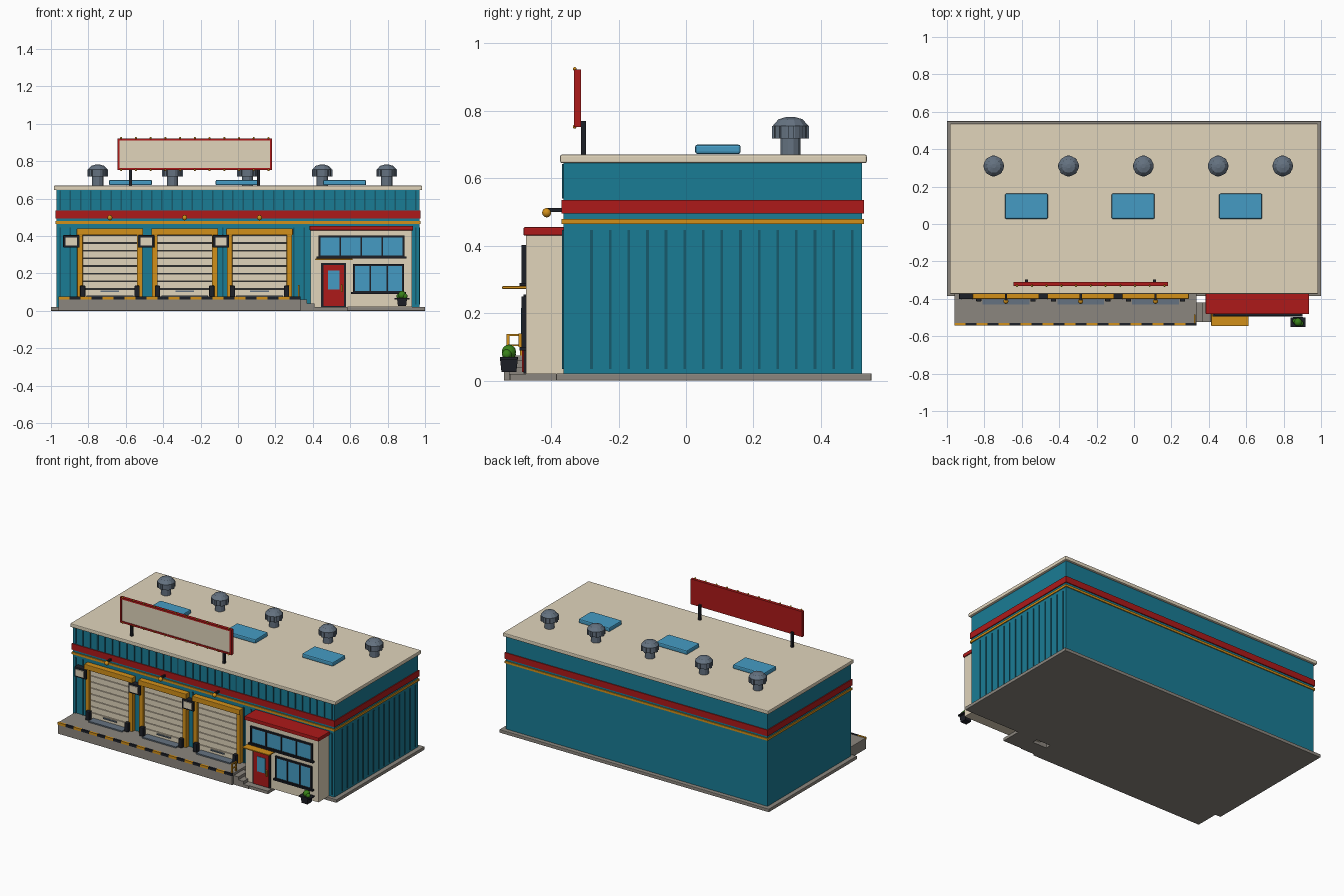
import bpy, math

if "Cube" in bpy.data.objects:
    bpy.data.objects.remove(bpy.data.objects["Cube"])

def mat(name, r, g, b):
    m = bpy.data.materials.new(name)
    m.diffuse_color = (r, g, b, 1)
    m.use_nodes = True
    m.node_tree.nodes["Principled BSDF"].inputs["Base Color"].default_value = m.diffuse_color
    return m

TEAL = mat("teal", 0.01, 0.20, 0.30)
DTEAL = mat("dark_teal", 0.008, 0.10, 0.15)
RED = mat("red", 0.42, 0.01, 0.01)
YEL = mat("yellow", 0.65, 0.28, 0.01)
CREAM = mat("cream", 0.75, 0.66, 0.50)
BLACK = mat("black", 0.012, 0.014, 0.02)
CONC = mat("concrete", 0.26, 0.24, 0.21)
GLASS = mat("glass", 0.06, 0.33, 0.55)
STEEL = mat("steel", 0.13, 0.17, 0.22)
GREEN = mat("green", 0.04, 0.22, 0.01)

def mesh(name, v, f, m):
    me = bpy.data.meshes.new(name)
    me.from_pydata(v, [], f)
    me.materials.append(m)
    o = bpy.data.objects.new(name, me)
    bpy.context.collection.objects.link(o)
    return o

def boxes(name, lst, m, bevel=0):
    """One object from many boxes given as (x0, x1, y0, y1, z0, z1)."""
    v, f = [], []
    for x0, x1, y0, y1, z0, z1 in lst:
        n = len(v)
        v += [(x, y, z) for z in (z0, z1) for x, y in ((x0, y0), (x1, y0), (x1, y1), (x0, y1))]
        f += [tuple(n + i for i in q) for q in ((3, 2, 1, 0), (4, 5, 6, 7), (0, 1, 5, 4),
                                                (1, 2, 6, 5), (2, 3, 7, 6), (3, 0, 4, 7))]
    o = mesh(name, v, f, m)
    if bevel:
        b = o.modifiers.new("bevel", 'BEVEL')
        b.width, b.segments = bevel, 2
    return o

def box(name, x0, x1, y0, y1, z0, z1, m, bevel=0):
    return boxes(name, [(x0, x1, y0, y1, z0, z1)], m, bevel)

def lathe(name, cx, cy, prof, n, m):
    """Closed faceted solid turned about a vertical axis."""
    v, k = [], len(prof)
    for r, z in prof:
        v += [(cx + r * math.cos(2 * math.pi * (i + .5) / n),
               cy + r * math.sin(2 * math.pi * (i + .5) / n), z) for i in range(n)]
    f = [(j * n + i, j * n + (i + 1) % n, (j + 1) * n + (i + 1) % n, (j + 1) * n + i)
         for j in range(k - 1) for i in range(n)]
    f += [tuple(range(n))[::-1], tuple((k - 1) * n + i for i in range(n))]
    return mesh(name, v, f, m)

def ball(name, x, y, z, r, m, n=12):
    prof = [(max(r * math.sin(math.pi * i / 8), r * .02), z - r * math.cos(math.pi * i / 8)) for i in range(9)]
    o = lathe(name, x, y, prof, n, m)
    for p in o.data.polygons:
        p.use_smooth = True
    return o

def frame(name, x0, x1, z0, z1, y0, y1, t, m, bars=()):
    """Rectangular frame facing -y, with optional upright bars."""
    lst = [(x0, x1, y0, y1, z0, z0 + t), (x0, x1, y0, y1, z1 - t, z1),
           (x0, x0 + t, y0, y1, z0 + t, z1 - t), (x1 - t, x1, y0, y1, z0 + t, z1 - t)]
    lst += [(b - .004, b + .004, y0, y1, z0 + t, z1 - t) for b in bars]
    return boxes(name, lst, m)

# Main hall: slab, walls, roof and bands
box("foundation_slab", -1, 1, -.385, .55, 0, .022, CONC, .003)
box("hall_walls", -.97, .97, -.363, .522, .02, .65, TEAL)
box("roof_slab", -.985, .985, -.373, .536, .645, .67, CREAM, .005)
box("red_band", -.976, .976, -.369, .528, .495, .536, RED)
box("yellow_band", -.976, .976, -.369, .528, .465, .48, YEL)

# Wall ribs on the right side and the front
boxes("side_ribs", [(.969, .974, -.28 + .0552 * i - .004, -.28 + .0552 * i + .004, .035, .447)
                    for i in range(15)], DTEAL)
xs = [-.95 + .0543 * i for i in range(36)]
boxes("front_upper_ribs", [(x - .004, x + .004, -.368, -.362, .54, .643) for x in xs], DTEAL)
DOORS = (-.685, -.285, .115)
boxes("front_lower_ribs", [(x - .004, x + .004, -.368, -.362, .035, .447) for x in xs
                           if all(abs(x - d) > .18 for d in DOORS) and not .38 < x < .935], DTEAL)

# Loading dock with hazard edge
box("loading_dock", -.96, .335, -.54, -.36, 0, .075, CONC, .003)
step = 1.295 / 22
for name, k, m in (("hazard_yellow", 0, YEL), ("hazard_black", 1, BLACK)):
    boxes(name, [(-.96 + step * i, -.96 + step * (i + 1), -.543, -.53, .062, .078)
                 for i in range(k, 22, 2)], m)

# Roller doors with fittings
for d in DOORS:
    box("door_backing", d - .155, d + .155, -.367, -.36, .075, .41, BLACK)
    boxes("door_slats", [(d - .15, d + .15, -.377, -.364, .078 + .041 * i, .078 + .041 * i + .037)
                         for i in range(8)], CREAM)
    boxes("door_frame", [(d - .175, d - .145, -.392, -.36, .075, .41),
                         (d + .145, d + .175, -.392, -.36, .075, .41),
                         (d - .178, d + .178, -.4, -.36, .405, .44)], YEL, .003)
    box("door_handle", d - .05, d + .05, -.384, -.375, .1, .108, STEEL)
    boxes("dock_bumpers", [(d + s - .014, d + s + .014, -.415, -.385, .076, .135)
                           for s in (-.145, .185 - .04)], BLACK, .004)
    box("dock_plate", d - .125, d + .125, -.43, -.375, .075, .083, STEEL)
    # Bay marker board
    box("marker_board", d - .25, d - .162, -.402, -.362, .338, .405, BLACK, .004)
    box("marker_face", d - .236, d - .176, -.407, -.4, .35, .393, CREAM)
    # Lamp above the door
    box("lamp_arm", d - .006, d + .006, -.41, -.365, .5, .512, BLACK)
    ball("lamp_bulb", d, -.413, .498, .014, YEL)

# Steps and handrail at the dock end
boxes("dock_steps", [(.33, .37 + .038 * i, -.525, -.42, 0, .06 - .02 * i) for i in range(3)], CONC)
boxes("handrail", [(.322, .33, -.532, -.524, .075, .139), (.322, .33, -.492, -.484, .075, .139),
                   (.322, .33, -.532, -.484, .132, .139), (.322, .33, -.532, -.484, .103, .108)], YEL)

# Office front
box("office_walls", .387, .93, -.475, -.36, .02, .435, CREAM)
box("office_roof", .383, .936, -.482, -.36, .43, .455, RED, .004)
box("upper_glass", .435, .885, -.482, -.47, .29, .4, GLASS)
frame("upper_window_frame", .43, .89, .285, .402, -.488, -.47, .01, BLACK,
      [.435 + .1125 * i for i in (1, 2, 3)])
box("upper_sill", .42, .9, -.494, -.47, .28, .29, BLACK)
box("lower_glass", .62, .882, -.482, -.47, .1, .245, GLASS)
frame("lower_window_frame", .615, .887, .095, .25, -.488, -.47, .01, BLACK, [.706, .797])
box("lower_sill", .605, .897, -.494, -.47, .09, .1, BLACK)
frame("office_door_frame", .445, .578, .022, .255, -.482, -.47, .012, BLACK)
box("office_door", .456, .567, -.486, -.47, .025, .245, RED)
box("office_door_glass", .482, .543, -.489, -.48, .115, .215, GLASS)
box("office_door_handle", .551, .559, -.497, -.484, .1, .14, YEL)
box("door_canopy", .413, .613, -.545, -.47, .272, .28, YEL, .002)
box("door_step", .44, .585, -.52, -.38, 0, .02, CONC)

# Planter with shrub
lathe("planter_box", .877, -.525, [(.031, .025), (.037, .062), (.038, .07)], 4, BLACK)
box("planter_rim", .836, .918, -.551, -.499, .062, .07, BLACK)
ball("shrub", .877, -.525, .085, .022, GREEN)
for dx, dy in ((-.015, .006), (.015, -.006)):
    ball("shrub_side", .877 + dx, -.525 + dy, .078, .015, GREEN)

# Roof skylights
for x in (-.575, -.005, .57):
    box("skylight", x - .115, x + .115, .027, .162, .672, .7, GLASS, .007)

# Roof turbine vents
for x in (-.75, -.35, .05, .45, .795):
    lathe("vent_stem", x, .31, [(.031, .665), (.031, .725)], 12, STEEL)
    lathe("vent_hood", x, .31, [(.045, .718), (.05, .718), (.05, .755), (.055, .755),
                                (.037, .775), (.012, .782)], 12, STEEL)
    for i in range(8):
        a = math.pi * i / 4
        o = box("vent_fin", .044, .055, -.008, .008, .718, .755, STEEL)
        o.location = (x, .31, 0)
        o.rotation_euler.z = a

# Roof sign
box("sign_back", -.645, .183, -.325, -.311, .752, .922, RED)
frame("sign_border", -.645, .183, .752, .922, -.332, -.32, .012, RED)
box("sign_face", -.633, .171, -.328, -.32, .764, .91, CREAM)
boxes("sign_posts", [(x - .008, x + .008, -.312, -.296, .665, .77) for x in (-.575, .11)], BLACK)
for i in range(11):
    for z in (.753, .924):
        ball("sign_bulb", -.625 + .0788 * i, -.33, z, .006, YEL, 8)
